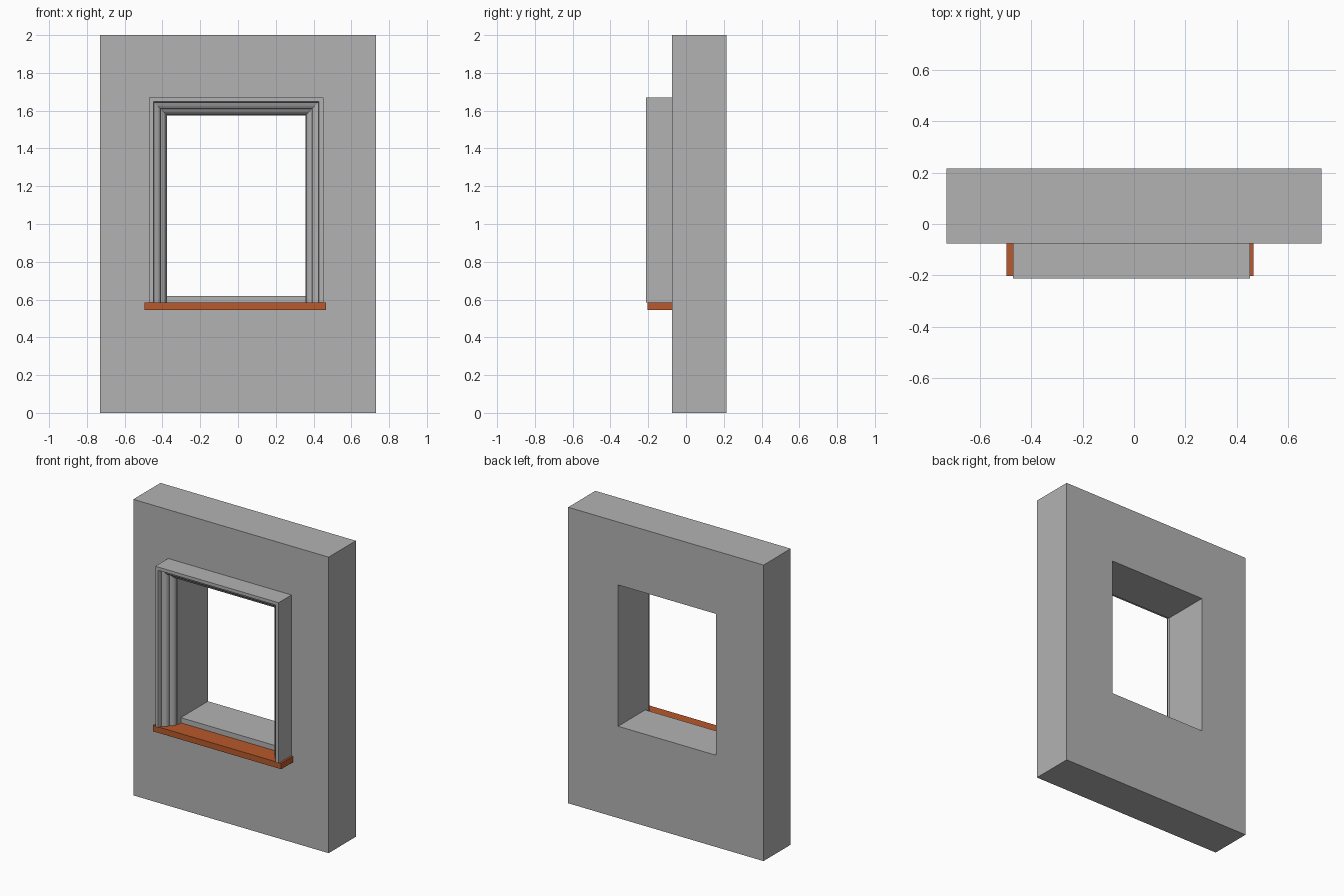
import bpy
import bmesh

cube = bpy.data.objects.get("Cube")
if cube:
    bpy.data.objects.remove(cube, do_unlink=True)


def make_material(name, rgb):
    mat = bpy.data.materials.new(name)
    mat.use_nodes = True
    color = (*rgb, 1)
    mat.diffuse_color = color
    bsdf = mat.node_tree.nodes["Principled BSDF"]
    bsdf.inputs["Base Color"].default_value = color
    bsdf.inputs["Roughness"].default_value = 0.8
    return mat


plaster = make_material("grey plaster", (0.45, 0.45, 0.45))
terracotta = make_material("terracotta", (0.48, 0.10, 0.025))


def make_object(name, bm, mat):
    bmesh.ops.recalc_face_normals(bm, faces=bm.faces)
    mesh = bpy.data.meshes.new(name)
    bm.to_mesh(mesh)
    bm.free()
    mesh.materials.append(mat)
    obj = bpy.data.objects.new(name, mesh)
    bpy.context.collection.objects.link(obj)
    return obj


def bridge(bm, a, b, closed=True):
    count = len(a)
    for i in range(count if closed else count - 1):
        j = (i + 1) % count
        bm.faces.new((a[i], a[j], b[j], b[i]))


def box(name, lo, hi, mat):
    bm = bmesh.new()
    bmesh.ops.create_cube(bm, size=1)
    for v in bm.verts:
        v.co = [l + (c + 0.5) * (h - l) for c, l, h in zip(v.co, lo, hi)]
    return make_object(name, bm, mat)


# Main dimensions
wall_front, wall_back = -0.075, 0.215
open_left, open_right, open_low, open_high = -0.375, 0.357, 0.62, 1.575
sill_top = 0.585

# Wall with a rectangular opening
outer = (-0.73, 0.73, 0, 2)
inner = (open_left, open_right, open_low, open_high)
bm = bmesh.new()
rings = []
for (x0, x1, z0, z1), y in ((outer, wall_front), (inner, wall_front),
                            (inner, wall_back), (outer, wall_back)):
    rings.append([bm.verts.new((x, y, z))
                  for x, z in ((x0, z0), (x1, z0), (x1, z1), (x0, z1))])
for k in range(len(rings)):
    bridge(bm, rings[k], rings[(k + 1) % len(rings)])
make_object("wall", bm, plaster)

# Moulded surround: (inset from outer edge, depth) profile swept with mitres
profile = [(0, wall_front), (0, -0.212), (0.022, -0.212), (0.026, -0.203),
           (0.026, -0.184), (0.034, -0.181), (0.046, -0.176), (0.055, -0.170),
           (0.060, -0.160), (0.060, -0.148), (0.067, -0.145), (0.078, -0.139),
           (0.086, -0.131), (0.089, -0.122), (0.089, -0.112),
           (0.095, -0.108), (0.095, wall_front)]
left, right, top = -0.47, 0.452, 1.67
bm = bmesh.new()
sections = []
for x, side, z, drop in ((left, 1, sill_top, 0), (left, 1, top, 1),
                         (right, -1, top, 1), (right, -1, sill_top, 0)):
    sections.append([bm.verts.new((x + side * u, y, z - drop * u))
                     for u, y in profile])
for a, b in zip(sections, sections[1:]):
    bridge(bm, a, b)
bm.faces.new(sections[0])
bm.faces.new(sections[-1])
make_object("window_surround", bm, plaster)

# Projecting sill
box("window_sill", (-0.495, -0.203, 0.545), (0.465, wall_front, sill_top), terracotta)
